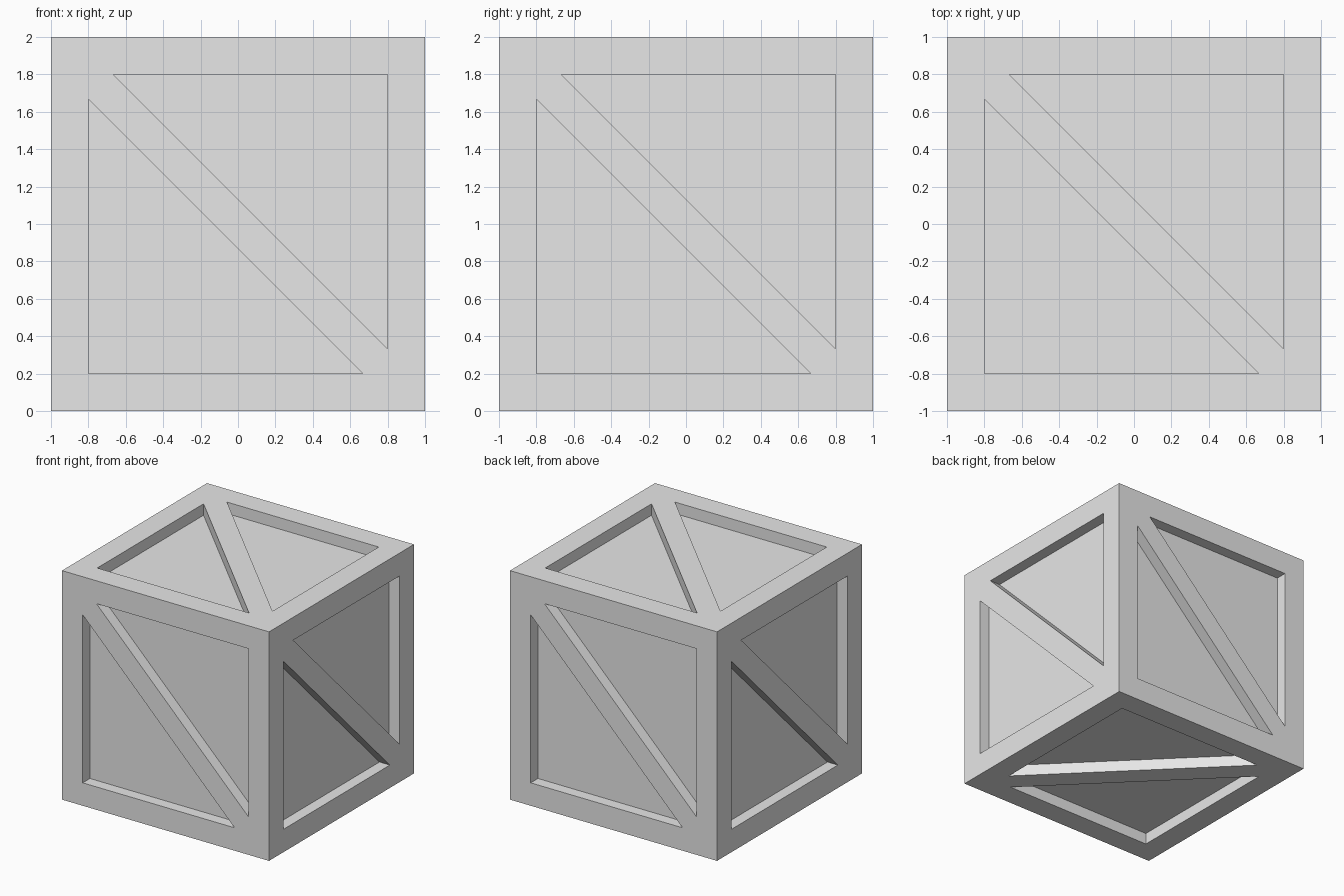
import bpy, bmesh
from mathutils import Vector, Matrix

cube = bpy.data.objects.get("Cube")
if cube:
    bpy.data.objects.remove(cube, do_unlink=True)

HALF, INNER, BRACE, DEPTH = 1.0, 0.8, 0.133, 0.1
CENTRE = Vector((0, 0, HALF))

mat = bpy.data.materials.new("light grey")
mat.use_nodes = True
grey = (0.8, 0.8, 0.8, 1)
mat.diffuse_color = grey
mat.node_tree.nodes["Principled BSDF"].inputs["Base Color"].default_value = grey


def add_side(bm, u, v):
    """One crate side: flush frame and diagonal brace around two sunken triangles."""
    n = u.cross(v)

    def vert(p, depth=0):
        return bm.verts.new(CENTRE + u * p[0] + v * p[1] + n * (HALF - depth))

    tip = INNER - BRACE
    lower = [(-INNER, -INNER), (tip, -INNER), (-INNER, tip)]
    upper = [(-x, -y) for x, y in lower]
    corners = [(-HALF, -HALF), (HALF, -HALF), (HALF, HALF), (-HALF, HALF)]
    A, B, C, D = [vert(p) for p in corners]
    a, b, c = low = [vert(p) for p in lower]
    e, f, g = up = [vert(p) for p in upper]

    # Frame rails and diagonal brace
    for loop in ((A, B, b, a), (A, a, c, D), (C, D, f, e), (C, e, g, B),
                 (D, c, b, B, g, f)):
        bm.faces.new(loop)

    # Sunken panels with their walls
    for rim, points in ((low, lower), (up, upper)):
        floor = [vert(p, DEPTH) for p in points]
        bm.faces.new(floor)
        for i in range(3):
            j = (i + 1) % 3
            bm.faces.new((rim[i], rim[j], floor[j], floor[i]))


bm = bmesh.new()
X, Y, Z = Vector((1, 0, 0)), Vector((0, 1, 0)), Vector((0, 0, 1))

# Four upright sides, then the top and bottom
for u in (X, Y, -X, -Y):
    add_side(bm, u, Z)
add_side(bm, X, Y)
add_side(bm, Y, X)

bmesh.ops.remove_doubles(bm, verts=bm.verts, dist=0.0001)
bmesh.ops.recalc_face_normals(bm, faces=bm.faces)
mesh = bpy.data.meshes.new("crate")
bm.to_mesh(mesh)
bm.free()
mesh.materials.append(mat)
bpy.context.collection.objects.link(bpy.data.objects.new("crate", mesh))
